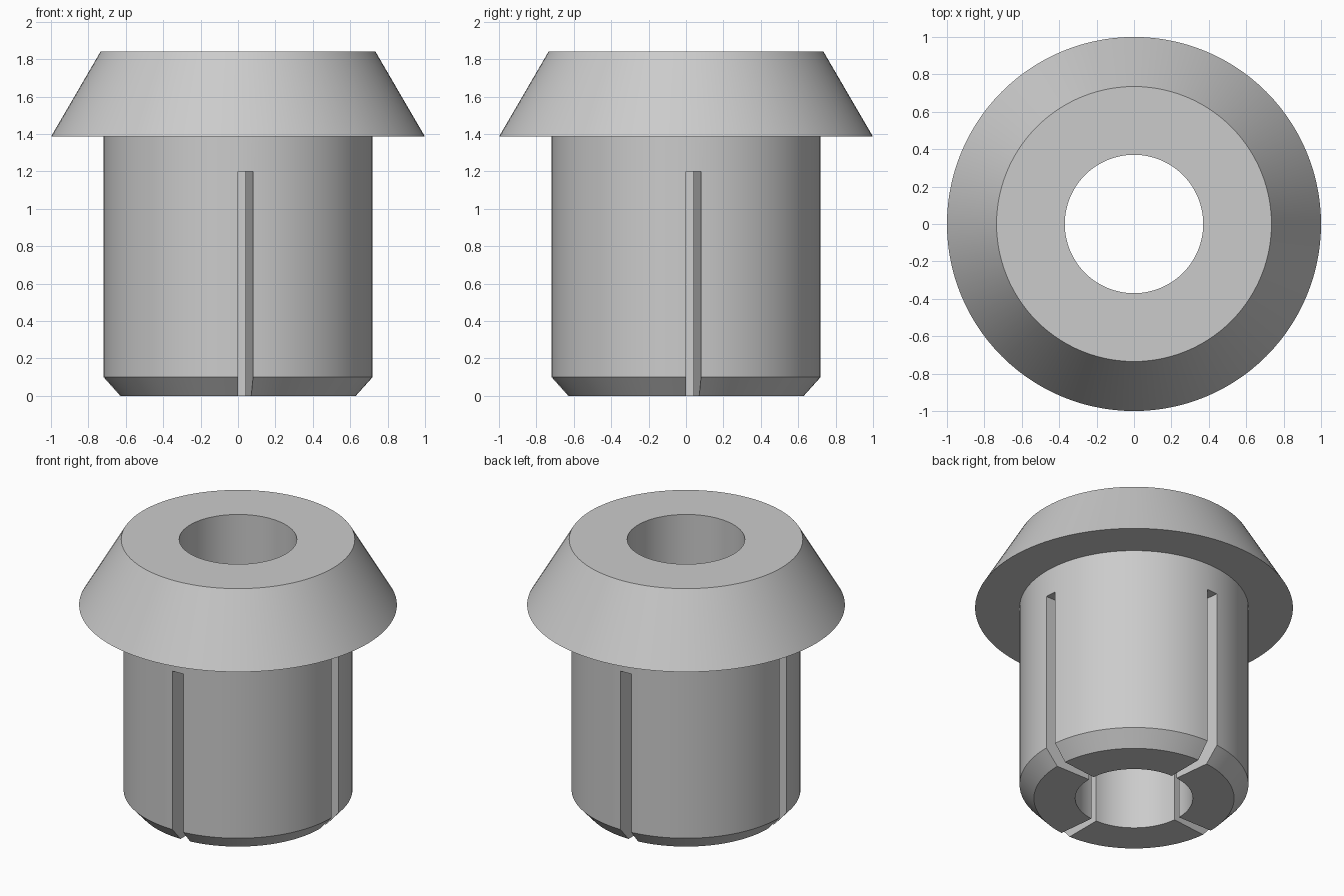
import bpy
import bmesh
from math import cos, sin, tau, radians

if "Cube" in bpy.data.objects:
    bpy.data.objects.remove(bpy.data.objects["Cube"])

SEGMENTS = 112          # around the axis
SLOT_WIDTH = 2          # segments removed per slot
HOLE = 0.37
# (height, outer radius) from the foot to the top of the flange
PROFILE = [(0, 0.63), (0.1, 0.72), (1.2, 0.72), (1.385, 0.72), (1.385, 1.0), (1.84, 0.735)]
SLOTTED_LAYERS = 2      # the lowest layers are split into four prongs


def is_solid(layer, seg):
    if not 0 <= layer < len(PROFILE) - 1:
        return False
    in_slot = seg % (SEGMENTS // 4) < SLOT_WIDTH
    return not (in_slot and layer < SLOTTED_LAYERS)


bm = bmesh.new()

# Rings of inner and outer points
rings = []
for z, outer in PROFILE:
    rings.append([[bm.verts.new((r * cos(tau * s / SEGMENTS), r * sin(tau * s / SEGMENTS), z))
                   for s in range(SEGMENTS)] for r in (HOLE, outer)])

# Surfaces of every solid sector, leaving the slots open
for layer in range(len(PROFILE) - 1):
    (in0, out0), (in1, out1) = rings[layer], rings[layer + 1]
    is_step = PROFILE[layer][0] == PROFILE[layer + 1][0]
    for a in range(SEGMENTS):
        if not is_solid(layer, a):
            continue
        b = (a + 1) % SEGMENTS
        bm.faces.new((out0[a], out0[b], out1[b], out1[a]))
        if not is_step:
            bm.faces.new((in0[b], in0[a], in1[a], in1[b]))
        if not is_solid(layer - 1, a):
            bm.faces.new((in0[a], in0[b], out0[b], out0[a]))
        if not is_solid(layer + 1, a):
            bm.faces.new((in1[b], in1[a], out1[a], out1[b]))
        if not is_solid(layer, a - 1):
            bm.faces.new((in0[a], out0[a], out1[a], in1[a]))
        if not is_solid(layer, b):
            bm.faces.new((out0[b], in0[b], in1[b], out1[b]))

bmesh.ops.remove_doubles(bm, verts=bm.verts, dist=0.0001)
bmesh.ops.recalc_face_normals(bm, faces=bm.faces)

mesh = bpy.data.meshes.new("slotted_bushing")
bm.to_mesh(mesh)
bm.free()
bushing = bpy.data.objects.new("slotted_bushing", mesh)
bpy.context.collection.objects.link(bushing)

# Plain grey
grey = bpy.data.materials.new("light_grey")
grey.use_nodes = True
colour = (0.6, 0.6, 0.6, 1)
grey.diffuse_color = colour
grey.node_tree.nodes["Principled BSDF"].inputs["Base Color"].default_value = colour
mesh.materials.append(grey)

bpy.ops.object.select_all(action="DESELECT")
bushing.select_set(True)
bpy.context.view_layer.objects.active = bushing
bpy.ops.object.shade_smooth_by_angle(angle=radians(30))
